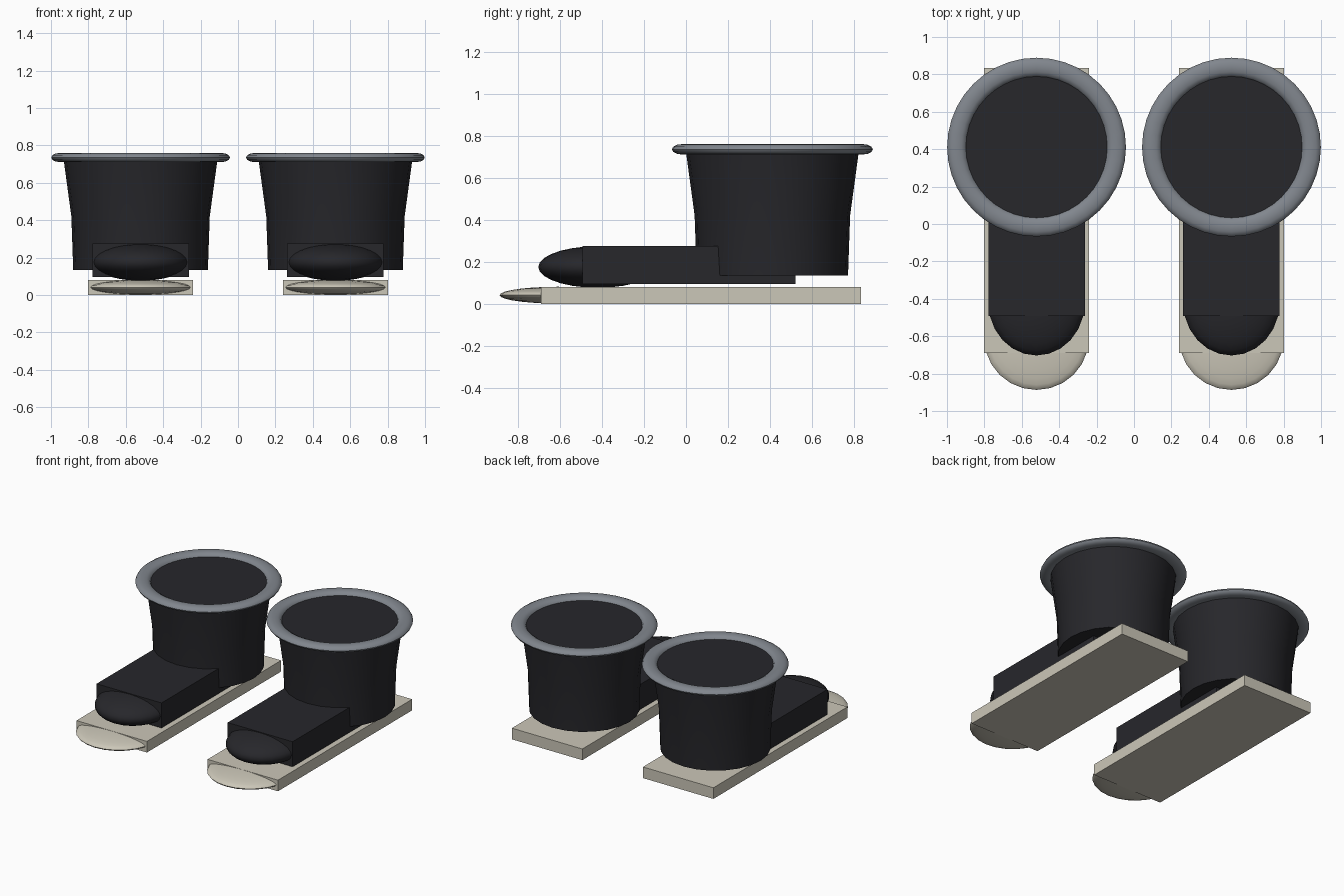
import bpy, bmesh, math
from mathutils import Matrix, Vector

if "Cube" in bpy.data.objects:
    bpy.data.objects.remove(bpy.data.objects["Cube"])


def material(name, rgb):
    m = bpy.data.materials.new(name)
    m.diffuse_color = (*rgb, 1)
    m.use_nodes = True
    m.node_tree.nodes["Principled BSDF"].inputs["Base Color"].default_value = m.diffuse_color
    return m


DARK = material("dark_leather", (0.02, 0.02, 0.024))
SOLE = material("pale_sole", (0.60, 0.57, 0.48))
RIM = material("grey_cuff", (0.22, 0.24, 0.27))
SEG = 24


def finish(name, bm, mat, smooth=True):
    bmesh.ops.recalc_face_normals(bm, faces=bm.faces)
    me = bpy.data.meshes.new(name)
    bm.to_mesh(me)
    bm.free()
    me.materials.append(mat)
    ob = bpy.data.objects.new(name, me)
    bpy.context.collection.objects.link(ob)
    if smooth:
        bpy.ops.object.select_all(action='DESELECT')
        ob.select_set(True)
        bpy.context.view_layer.objects.active = ob
        bpy.ops.object.shade_smooth_by_angle(angle=math.radians(40))
    return ob


def box(name, lo, hi, mat):
    lo, hi = Vector(lo), Vector(hi)
    bm = bmesh.new()
    bmesh.ops.create_cube(bm, size=1, matrix=Matrix.Translation((lo + hi) / 2)
                          @ Matrix.Diagonal((*(hi - lo), 1)))
    return finish(name, bm, mat, False)


def ellipsoid(name, centre, radii, mat):
    bm = bmesh.new()
    bmesh.ops.create_uvsphere(bm, u_segments=SEG, v_segments=14, radius=1,
                              matrix=Matrix.Translation(centre) @ Matrix.Diagonal((*radii, 1)))
    return finish(name, bm, mat)


def lathe(name, centre, profile, mat, seg, closed=False):
    # closed: profile is a loop (ring); otherwise both ends are capped
    bm = bmesh.new()
    rings = []
    for r, z in profile:
        rings.append([bm.verts.new((centre[0] + r * math.cos(2 * math.pi * i / seg),
                                    centre[1] + r * math.sin(2 * math.pi * i / seg), z))
                      for i in range(seg)])
    pairs = list(zip(rings, rings[1:]))
    if closed:
        pairs.append((rings[-1], rings[0]))
    else:
        bm.faces.new(rings[0])
        bm.faces.new(rings[-1])
    for a, b in pairs:
        for i in range(seg):
            j = (i + 1) % seg
            bm.faces.new((a[i], a[j], b[j], b[i]))
    return finish(name, bm, mat)


for side, s in (("left", -1), ("right", 1)):
    x = 0.521 * s
    # sole with rounded toe
    box(f"{side}_sole", (x - 0.28, -0.69, 0), (x + 0.28, 0.833, 0.08), SOLE)
    ellipsoid(f"{side}_sole_toe", (x, -0.61, 0.041), (0.28, 0.277, 0.04), SOLE)
    # foot with rounded toe
    box(f"{side}_foot", (x - 0.258, -0.493, 0.095), (x + 0.258, 0.52, 0.275), DARK)
    ellipsoid(f"{side}_toe_cap", (x, -0.42, 0.175), (0.258, 0.283, 0.099), DARK)
    # flaring shaft, closed at the top
    lathe(f"{side}_shaft", (x, 0.411),
          [(0.36, 0.134), (0.37, 0.42), (0.408, 0.70), (0.412, 0.735)], DARK, SEG)
    # flattened ring cuff
    ring = [(0.428 + 0.05 * math.cos(2 * math.pi * k / 12),
             0.735 + 0.025 * math.sin(2 * math.pi * k / 12)) for k in range(12)]
    lathe(f"{side}_cuff", (x, 0.411), ring, RIM, 40, True)
